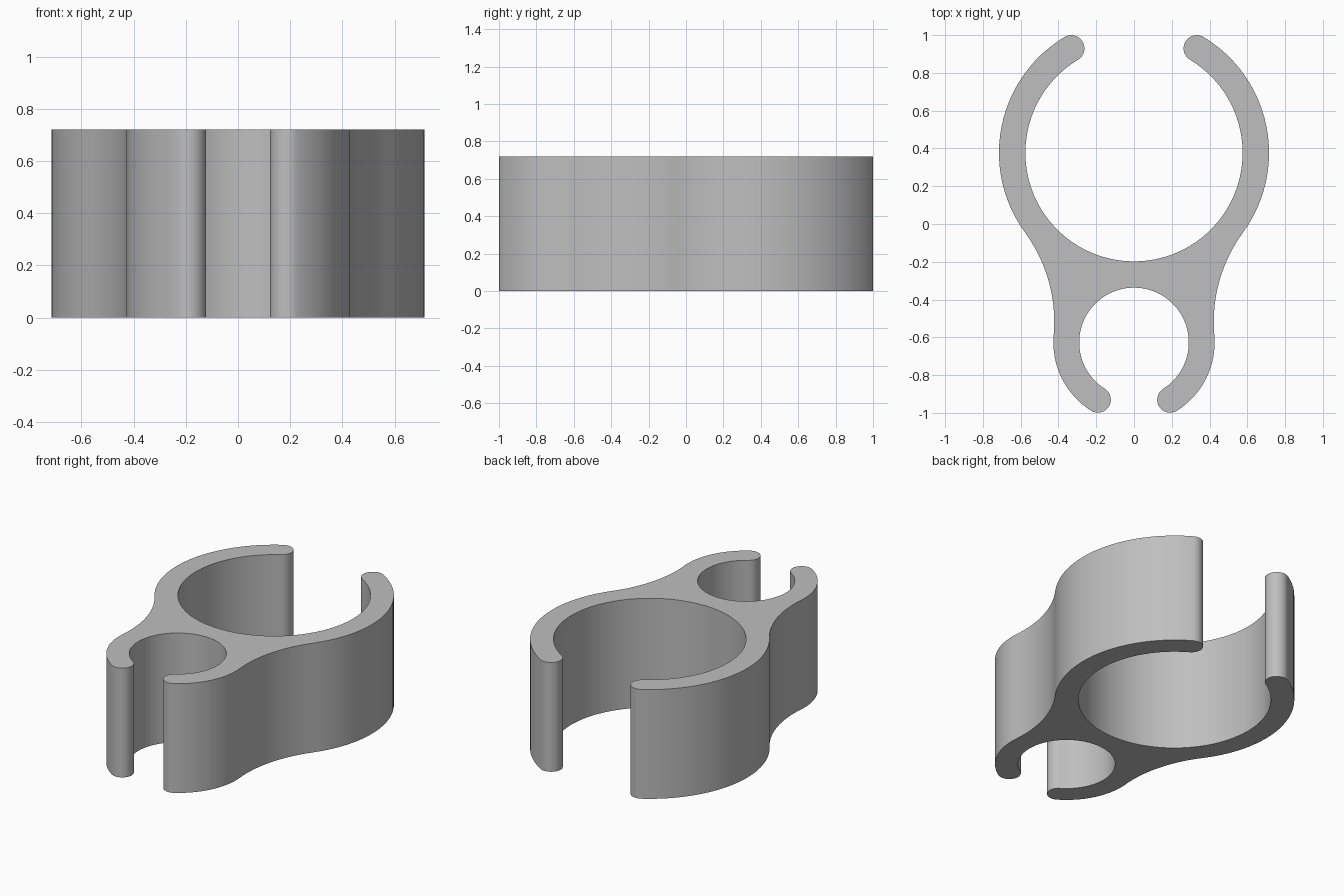
import bpy
import bmesh
from math import sin, cos, radians, degrees, atan2, sqrt, ceil

cube = bpy.data.objects.get("Cube")
if cube:
    bpy.data.objects.remove(cube, do_unlink=True)

HEIGHT = 0.72
BIG_Y, BIG_IN, BIG_OUT, BIG_TIP = 0.377, 0.575, 0.715, 59
SMALL_Y, SMALL_IN, SMALL_OUT, SMALL_TIP = -0.627, 0.29, 0.427, -57.8
FILLET = 0.8


def arc(cx, cy, r, start, end, step=4):
    """Points along a circular arc, angles in degrees."""
    n = max(2, ceil(abs(end - start) / step))
    angles = [radians(start + (end - start) * i / n) for i in range(n + 1)]
    return [(cx + r * cos(a), cy + r * sin(a)) for a in angles]


def tip(cy, r_in, r_out, angle, start, end):
    """Rounded end of a clip arm."""
    mid, a = (r_in + r_out) / 2, radians(angle)
    return arc(mid * cos(a), cy + mid * sin(a), (r_out - r_in) / 2, start, end, 12)


# Waist fillet: circle touching both outer rings
span = BIG_Y - SMALL_Y
d_big, d_small = BIG_OUT + FILLET, SMALL_OUT + FILLET
along = (d_small ** 2 - d_big ** 2 + span ** 2) / (2 * span)
fx, fy = sqrt(d_small ** 2 - along ** 2), SMALL_Y + along
to_big = degrees(atan2(fy - BIG_Y, fx))
to_small = degrees(atan2(fy - SMALL_Y, fx))

# Outlines of the left half, from the middle of the big bore to the small bore
half = arc(0, BIG_Y, BIG_IN, -90, BIG_TIP)
half += tip(BIG_Y, BIG_IN, BIG_OUT, BIG_TIP, BIG_TIP + 180, BIG_TIP)
half += arc(0, BIG_Y, BIG_OUT, BIG_TIP, to_big)
half += arc(fx, fy, FILLET, to_big + 180, to_small + 180, 3)
half += arc(0, SMALL_Y, SMALL_OUT, to_small, SMALL_TIP)
half += tip(SMALL_Y, SMALL_IN, SMALL_OUT, SMALL_TIP, SMALL_TIP, SMALL_TIP - 180)
half += arc(0, SMALL_Y, SMALL_IN, SMALL_TIP, 90)

# Mirror to the full profile and drop the joints shared by neighbouring arcs
profile = []
for p in half + [(-x, y) for x, y in reversed(half)]:
    if not profile or abs(p[0] - profile[-1][0]) + abs(p[1] - profile[-1][1]) > 1e-5:
        profile.append(p)
if abs(profile[0][0] - profile[-1][0]) + abs(profile[0][1] - profile[-1][1]) < 1e-5:
    profile.pop()

# Extrude the profile
bm = bmesh.new()
base = bm.faces.new([bm.verts.new((x, y, 0)) for x, y in profile])
grown = bmesh.ops.extrude_face_region(bm, geom=[base], use_keep_orig=True)
top = [v for v in grown["geom"] if isinstance(v, bmesh.types.BMVert)]
bmesh.ops.translate(bm, verts=top, vec=(0, 0, HEIGHT))
bmesh.ops.recalc_face_normals(bm, faces=bm.faces)
mesh = bpy.data.meshes.new("double_clip")
bm.to_mesh(mesh)
bm.free()

clip = bpy.data.objects.new("double_clip", mesh)
bpy.context.collection.objects.link(clip)

# Plain grey plastic
grey = bpy.data.materials.new("grey_plastic")
grey.use_nodes = True
colour = (0.52, 0.52, 0.52, 1)
grey.diffuse_color = colour
grey.node_tree.nodes["Principled BSDF"].inputs["Base Color"].default_value = colour
mesh.materials.append(grey)

bpy.ops.object.select_all(action="DESELECT")
clip.select_set(True)
bpy.context.view_layer.objects.active = clip
bpy.ops.object.shade_smooth_by_angle(angle=radians(30))
